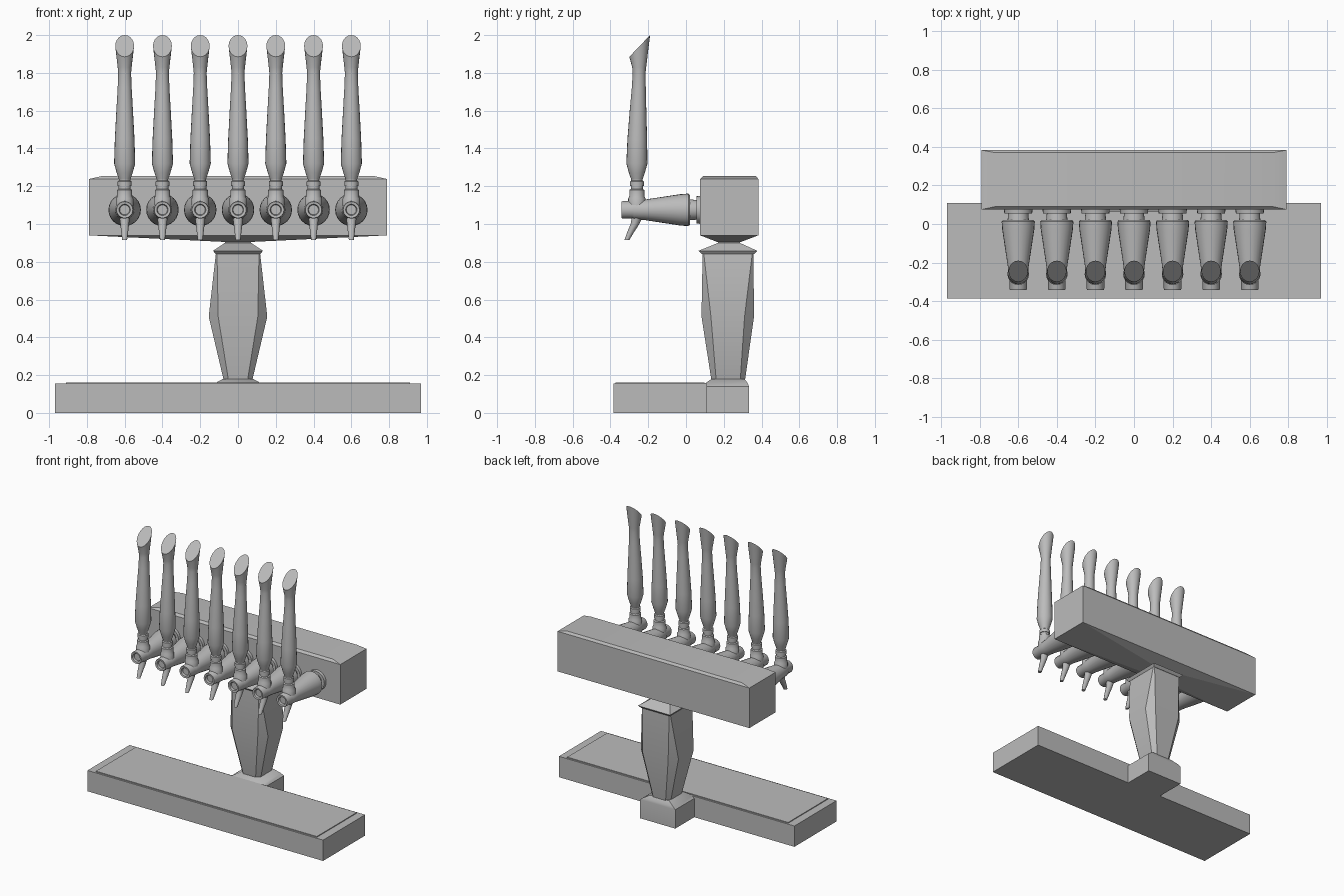
import bpy, bmesh, math

if "Cube" in bpy.data.objects:
    bpy.data.objects.remove(bpy.data.objects["Cube"])

GREY = bpy.data.materials.new("satin_grey")
GREY.diffuse_color = (0.5, 0.5, 0.5, 1)
GREY.use_nodes = True
GREY.node_tree.nodes["Principled BSDF"].inputs["Base Color"].default_value = GREY.diffuse_color


def loft(name, rings, angle=35):
    """Skin a stack of equal-length point rings and cap both ends."""
    bm = bmesh.new()
    rows = [[bm.verts.new(p) for p in ring] for ring in rings]
    n = len(rows[0])
    for a, b in zip(rows, rows[1:]):
        for i in range(n):
            bm.faces.new((a[i], a[(i + 1) % n], b[(i + 1) % n], b[i]))
    bm.faces.new(rows[0])
    bm.faces.new(rows[-1])
    bmesh.ops.recalc_face_normals(bm, faces=bm.faces)
    mesh = bpy.data.meshes.new(name)
    bm.to_mesh(mesh)
    bm.free()
    mesh.materials.append(GREY)
    ob = bpy.data.objects.new(name, mesh)
    bpy.context.collection.objects.link(ob)
    bpy.ops.object.select_all(action='DESELECT')
    ob.select_set(True)
    bpy.context.view_layer.objects.active = ob
    bpy.ops.object.shade_smooth_by_angle(angle=math.radians(angle))
    return ob


def rect(z, hx, y0, y1, c=0):
    """Rectangle ring at height z, with optional corner chamfer c."""
    if not c:
        return [(-hx, y0, z), (hx, y0, z), (hx, y1, z), (-hx, y1, z)]
    return [(-hx + c, y0, z), (hx - c, y0, z), (hx, y0 + c, z), (hx, y1 - c, z),
            (hx - c, y1, z), (-hx + c, y1, z), (-hx, y1 - c, z), (-hx, y0 + c, z)]


def circle(n=20):
    return [(math.cos(2 * math.pi * i / n), math.sin(2 * math.pi * i / n)) for i in range(n)]


def flat_ring(z, r, y):
    return [(r * c, y + r * s, z) for c, s in circle()]


def front_ring(y, r, z=1.075):
    return [(r * c, y, z + r * s) for c, s in circle(24)]


# Drip tray with raised plate, and the foot behind it
loft("drip_tray", [rect(0, 0.97, -0.385, 0.11), rect(0.155, 0.97, -0.385, 0.11)])
loft("drip_plate", [rect(0.15, 0.91, -0.372, 0.098), rect(0.161, 0.91, -0.372, 0.098)])
loft("foot", [rect(0, 0.145, 0.08, 0.333), rect(0.14, 0.145, 0.08, 0.333),
              rect(0.155, 0.125, 0.10, 0.328), rect(0.18, 0.08, 0.135, 0.31)], 50)

# Pillar swelling at mid height, with a pinched cap
loft("pillar", [rect(0.17, 0.075, 0.135, 0.312, 0.025), rect(0.51, 0.155, 0.082, 0.36, 0.05),
                rect(0.845, 0.117, 0.088, 0.357, 0.006)])
loft("pillar_cap", [rect(0.84, 0.118, 0.085, 0.36), rect(0.858, 0.132, 0.066, 0.377),
                    rect(0.9, 0.07, 0.17, 0.285), rect(0.93, 0.07, 0.17, 0.285)])

# Long head with a chamfered top and shallow tapered underside
loft("head", [rect(0.905, 0.07, 0.165, 0.29), rect(0.94, 0.79, 0.075, 0.383),
              rect(1.238, 0.79, 0.075, 0.383), rect(1.254, 0.72, 0.09, 0.37)], 20)

# One tap: horizontal body with recessed nose, collar, spout and handle
body = [(-0.325, 0.026), (-0.34, 0.03), (-0.342, 0.043), (-0.335, 0.046), (-0.285, 0.046),
        (-0.275, 0.051), (-0.22, 0.054), (-0.03, 0.083), (0.012, 0.086), (0.022, 0.078),
        (0.022, 0.055), (0.055, 0.052), (0.055, 0.072), (0.085, 0.075)]
collar = [(1.08, 0.046), (1.135, 0.046), (1.145, 0.04), (1.18, 0.04), (1.185, 0.032),
          (1.2, 0.032), (1.2, 0.037), (1.225, 0.037), (1.23, 0.03), (1.25, 0.03)]
spout = [(1.05, 0.03, -0.255), (1.0, 0.023, -0.27), (0.955, 0.018, -0.294), (0.915, 0.013, -0.313)]
grip = [(1.235, 0.03, -0.26), (1.27, 0.042, -0.26), (1.32, 0.056, -0.26), (1.45, 0.052, -0.258),
        (1.6, 0.044, -0.254), (1.72, 0.037, -0.25), (1.8, 0.034, -0.248), (1.83, 0.037, -0.248)]
# slanted oval that cuts the top of the grip
top = [(0.05 * c, -0.245 + 0.055 * s, 1.9425 + 0.0575 * s) for c, s in circle()]

parts = [
    loft("tap_body", [front_ring(y, r) for y, r in body]),
    loft("tap_collar", [flat_ring(z, r, -0.26) for z, r in collar]),
    loft("tap_spout", [flat_ring(z, r, y) for z, r, y in spout], 50),
    loft("tap_handle", [flat_ring(z, r, y) for z, r, y in grip] + [top]),
]

# Repeat the tap seven times along the head
for i in range(7):
    x = (i - 3) * 0.2
    for part in parts:
        ob = part
        if i != 3:
            ob = part.copy()
            bpy.context.collection.objects.link(ob)
        ob.location.x = x
        ob.name = f"{part.data.name}_{i + 1}"
